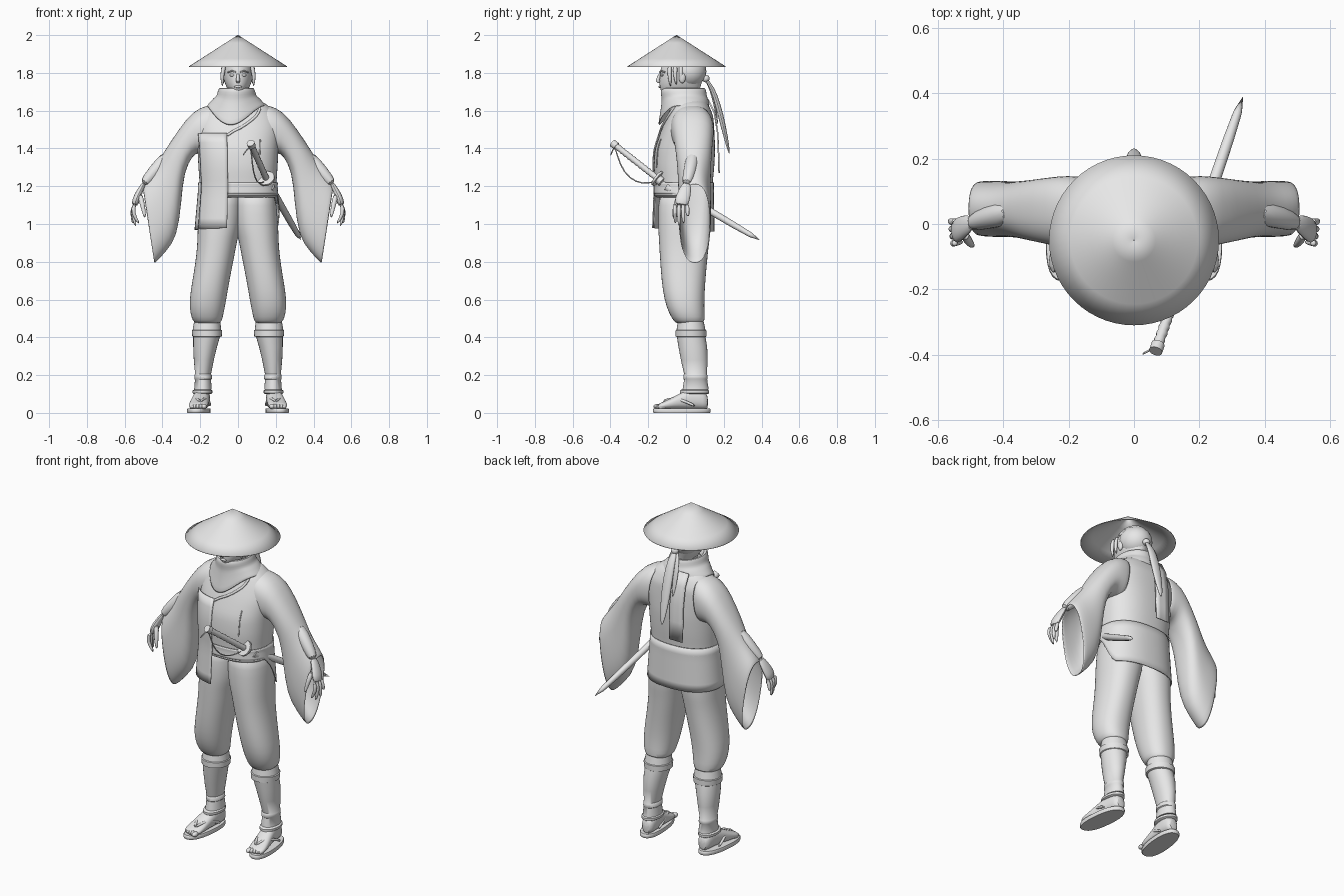
import bpy, bmesh
from math import sin, cos, pi, copysign
from mathutils import Vector as V

if "Cube" in bpy.data.objects:
    bpy.data.objects.remove(bpy.data.objects["Cube"])

clay = bpy.data.materials.new("light_grey")
clay.use_nodes = True
clay.diffuse_color = (0.8, 0.8, 0.8, 1)
clay.node_tree.nodes["Principled BSDF"].inputs["Base Color"].default_value = (0.8, 0.8, 0.8, 1)
parts = []


def finish(name, bm, mirror=False, sub=0, thick=0):
    bmesh.ops.recalc_face_normals(bm, faces=bm.faces)
    me = bpy.data.meshes.new(name)
    bm.to_mesh(me)
    bm.free()
    me.materials.append(clay)
    ob = bpy.data.objects.new(name, me)
    bpy.context.collection.objects.link(ob)
    if mirror:
        ob.modifiers.new("Mirror", "MIRROR").use_mirror_merge = False
    if thick:
        m = ob.modifiers.new("Solidify", "SOLIDIFY")
        m.thickness, m.offset = thick, 0
    if sub:
        m = ob.modifiers.new("Subdivision", "SUBSURF")
        m.levels = m.render_levels = sub
    parts.append(ob)
    return ob


def loft(name, rings, closed=True, caps=True, **kw):
    bm = bmesh.new()
    rows = [[bm.verts.new(p) for p in r] for r in rings]
    n = len(rows[0])
    for a, b in zip(rows, rows[1:]):
        for i in range(n if closed else n - 1):
            j = (i + 1) % n
            bm.faces.new((a[i], a[j], b[j], b[i]))
    if caps and closed:
        bm.faces.new(rows[0])
        bm.faces.new(rows[-1])
    return finish(name, bm, **kw)


def ring(c, u, v, n=28, p=1.0):
    def f(t):
        return copysign(abs(t) ** p, t)
    return [V(c) + V(u) * f(cos(2 * pi * i / n)) + V(v) * f(sin(2 * pi * i / n)) for i in range(n)]


def level(z, x0, x1, y0, y1, p=1.0):
    """Horizontal ring filling the given x and y limits."""
    return ring(((x0 + x1) / 2, (y0 + y1) / 2, z), ((x1 - x0) / 2, 0, 0), (0, (y1 - y0) / 2, 0), p=p)


def sweep(name, pts, radii, flat=1.0, ref=(1, 0, 0), n=10, **kw):
    """Tube along a path; radius across ref, flattened the other way."""
    pts = [V(p) for p in pts]
    if not isinstance(radii, (list, tuple)):
        radii = [radii] * len(pts)
    rings = []
    for i, p in enumerate(pts):
        t = (pts[min(i + 1, len(pts) - 1)] - pts[max(i - 1, 0)]).normalized()
        side = (V(ref) - t * t.dot(V(ref))).normalized()
        rings.append(ring(p, side * radii[i], t.cross(side) * radii[i] * flat, n))
    return loft(name, rings, **kw)


def ball(name, c, size, **kw):
    bm = bmesh.new()
    bmesh.ops.create_uvsphere(bm, u_segments=20, v_segments=12, radius=1)
    for v in bm.verts:
        v.co = V((c[i] + v.co[i] * size[i] for i in range(3)))
    return finish(name, bm, **kw)


# Jacket body: z, half width, front y, back y
BODY = [(.95, .225, -.172, .145), (1.2, .203, -.163, .14), (1.3, .21, -.172, .15),
        (1.4, .215, -.165, .155), (1.5, .225, -.13, .15), (1.57, .21, -.10, .145),
        (1.62, .17, -.08, .125), (1.66, .11, -.06, .10)]


def on_body(theta, z, off=0.0):
    """Point on the jacket; theta 0 is front, growing towards the right side."""
    z = min(max(z, BODY[0][0]), BODY[-1][0] - .001)
    a, b = next((a, b) for a, b in zip(BODY, BODY[1:]) if a[0] <= z < b[0])
    k = (z - a[0]) / (b[0] - a[0])
    rx, y0, y1 = (a[i] + (b[i] - a[i]) * k for i in (1, 2, 3))
    sq = lambda t: copysign(abs(t) ** .85, t)
    return V((-(rx + off) * sq(sin(theta)), (y0 + y1) / 2 - ((y1 - y0) / 2 + off) * sq(cos(theta)), z))


turn = [2 * pi * i / 40 for i in range(40)]
loft("jacket_body", [[on_body(t, z) for t in turn]
                     for z in (1.16, 1.2, 1.25, 1.3, 1.35, 1.4, 1.45, 1.5, 1.54, 1.57, 1.6, 1.62, 1.64, 1.66)], sub=1)


# Jacket skirt: long on the right and back, swept up at the left front
def hem(t):
    if t < pi:
        return .98 - .02 * t / pi
    k = min(max((t - 4.1) / .9, 0), 1)
    return .96 + .2 * k * k * (3 - 2 * k)


around = [.25 + (2 * pi - .05) * i / 48 for i in range(49)]
loft("jacket_skirt", [[on_body(t, 1.22 + (hem(t) - 1.22) * k / 6, .004) for t in around]
                      for k in range(7)], closed=False, thick=.006)

# Overlapping right front panel, collar edges and waist sash
loft("front_panel", [[on_body(.2 + .9 * i / 10, .98 + .5 * k / 10, .008) for i in range(11)]
                     for k in range(11)], closed=False, thick=.006)
sweep("left_collar_edge", [on_body(-.75 + .95 * i / 8, 1.63 - .16 * i / 8, .003) for i in range(9)], .007)
sweep("left_seam", [on_body(-.5, 1.3 + .03 * i, .001) for i in range(6)], .003)
loft("waist_sash", [[on_body(t, z, o) for t in turn]
                    for z, o in ((1.14, -.01), (1.15, .004), (1.175, .007), (1.2, .004), (1.21, -.01))])

# Hanging sleeves: top x z, bottom x z, centre y, half depth
SLEEVE = [(.13, 1.63, .16, 1.37, .03, .11), (.2, 1.615, .21, 1.38, .035, .11), (.265, 1.565, .24, 1.37, .04, .10),
          (.36, 1.425, .29, 1.28, .042, .088), (.40, 1.36, .303, 1.12, .045, .082),
          (.445, 1.295, .325, .93, .045, .082), (.485, 1.245, .385, .855, .047, .083), (.508, 1.21, .445, .79, .047, .08)]
loft("sleeves", [ring(((a + c) / 2, y, (b + d) / 2), ((a - c) / 2, 0, (b - d) / 2), (0, h, 0), p=.85)
                 for a, b, c, d, y, h in SLEEVE], caps=False, mirror=True, sub=1, thick=.008)

# Hands
sweep("forearms", [(.36, .04, 1.37), (.45, .02, 1.27), (.505, 0, 1.205)], [.045, .036, .028], mirror=True, sub=1)
sweep("palms", [(.495, .005, 1.22), (.52, -.005, 1.175), (.54, -.02, 1.13), (.548, -.025, 1.095)],
      [.024, .035, .042, .036], flat=.5, ref=(0, 1, 0), mirror=True, sub=1)
for i, tip in enumerate([(.562, .012, 1.04), (.556, -.012, 1.0), (.54, -.036, .985), (.522, -.055, 1.0)]):
    base = V((.545, .008 - .022 * i, 1.11))
    knuckle = V((.562, base.y - .002, 1.06))
    sweep("finger_%d" % (i + 1), [base, knuckle, tip], [.012, .0115, .007], mirror=True, sub=1)
sweep("thumbs", [(.52, -.03, 1.16), (.505, -.058, 1.1), (.492, -.068, 1.03)], [.017, .013, .008], mirror=True, sub=1)

# Baggy trousers: z, inner x, outer x, front y, back y
LEGS = [(1.19, -.02, .19, -.14, .125), (1.1, -.02, .205, -.147, .13), (1.0, -.02, .213, -.148, .13),
        (.93, 0, .215, -.145, .128), (.88, .01, .217, -.142, .12), (.8, .025, .225, -.137, .112),
        (.7, .045, .242, -.13, .103), (.6, .062, .258, -.116, .097), (.53, .075, .254, -.092, .098),
        (.485, .085, .24, -.065, .1), (.47, .1, .22, -.045, .085)]
loft("trousers", [level(z, a, b, c, d, .9) for z, a, b, c, d in LEGS], mirror=True, sub=1)

# Shin wraps with tied bands
SHIN = [(.5, .095, .23, -.04, .09), (.44, .089, .24, -.05, .103), (.437, .084, .245, -.055, .108),
        (.405, .086, .242, -.055, .108), (.402, .096, .237, -.048, .103), (.35, .111, .237, -.04, .112),
        (.28, .128, .234, -.027, .115), (.205, .143, .227, -.01, .11), (.2, .138, .231, -.014, .114),
        (.18, .138, .231, -.014, .115), (.176, .143, .228, -.01, .112), (.125, .139, .232, -.018, .12)]
loft("shin_wraps", [level(*s) for s in SHIN], mirror=True)

# Sandals and feet
loft("sandal_soles", [ring((.207, -.022, z), (.06 * k, 0, 0), (-.014, .153 * k, 0), p=.85)
                      for z, k in ((0, .97), (.006, 1), (.018, 1), (.024, .97))], mirror=True)
FOOT = [(.118, .187, .025, .09), (.095, .187, .04, .12), (.03, .19, .043, .135), (-.03, .2, .046, .105),
        (-.09, .208, .051, .072), (-.13, .212, .05, .055), (-.15, .214, .038, .046)]
loft("feet", [ring((x, y, (top + .02) / 2), (r, 0, 0), (0, 0, (top - .02) / 2), p=.85)
              for y, x, r, top in FOOT], mirror=True, sub=1)
for i in range(5):
    ball("toe_%d" % (i + 1), (.18 + .0165 * i, -.15 + .006 * i, .034),
         (.015 if i == 0 else .01, .022, .014), mirror=True)
for name, x in (("inner_straps", .15), ("outer_straps", .25)):
    sweep(name, [(.2, -.125, .06), ((x + .2) / 2, -.07, .082), (x, .0, .06), (x, .05, .035)], .008, mirror=True, sub=1)
loft("ankle_straps", [ring((.188, .045, z), (r, 0, 0), (0, r + .026, 0))
                      for z, r in ((.1, .045), (.105, .052), (.118, .052), (.123, .045))], mirror=True)

# Head: z, half width, front y, back y
HEAD = [(1.6, .055, -.06, .07), (1.68, .052, -.065, .07), (1.69, .035, -.122, .07), (1.71, .055, -.138, .072),
        (1.75, .073, -.142, .085), (1.79, .079, -.138, .095), (1.83, .08, -.135, .098),
        (1.88, .066, -.11, .08), (1.91, .03, -.06, .03)]
loft("head", [level(z, -r, r, a, b) for z, r, a, b in HEAD], sub=1)
sweep("nose", [(0, -.134, 1.8), (0, -.146, 1.775), (0, -.152, 1.757), (0, -.138, 1.748)], [.007, .009, .013, .009], sub=1)
ball("lips", (0, -.138, 1.727), (.02, .008, .007))
ball("eyes", (.031, -.126, 1.788), (.014, .009, .007), mirror=True)
sweep("eyebrows", [(.012, -.139, 1.804), (.032, -.132, 1.81), (.053, -.113, 1.804)], .0045, mirror=True)
ball("ears", (.08, -.02, 1.775), (.012, .018, .03), mirror=True)

# Hair, side locks and long tied tail
ball("hair", (0, .012, 1.808), (.091, .096, .088))
for i in range(3):
    y = -.085 + .03 * i
    sweep("side_lock_%d" % (i + 1), [(.07, y, 1.85), (.086, y - .004, 1.79), (.082, y + .004, 1.725 + .01 * i)],
          [.013, .012, .004], mirror=True, sub=1)
ball("hair_tie", (0, .105, 1.77), (.022, .02, .02))
TAIL = [(0, .1, 1.775), (0, .14, 1.72), (0, .17, 1.63), (0, .197, 1.52), (0, .222, 1.41), (0, .23, 1.37)]
sweep("hair_tail", TAIL, [.014, .026, .032, .03, .018, .004], flat=.5, sub=1)
sweep("short_tail", [(-.01, .1, 1.77), (-.03, .135, 1.71), (-.035, .155, 1.62), (-.03, .17, 1.52)],
      [.012, .02, .018, .004], flat=.4, sub=1)


# Scarf wrapped round the neck, with a pointed front drape and a rear tail
def scarf_row(z, rx, front, back, drop):
    row = []
    for t in turn:
        f = max(0, cos(t - .2)) ** 3
        row.append(V((-rx * sin(t) - .008, (front + back) / 2 - (back - front) / 2 * cos(t) - .25 * drop * f, z - drop * f)))
    return row


loft("scarf", [scarf_row(*s) for s in
               ((1.625, .155, -.12, .12, .105), (1.645, .135, -.118, .118, .06), (1.665, .118, -.12, .112, .025),
                (1.675, .102, -.122, .106, .01), (1.70, .096, -.132, .104, 0), (1.718, .09, -.128, .1, 0),
                (1.72, .08, -.11, .09, 0), (1.68, .07, -.09, .08, 0))], caps=False, sub=1, thick=.008)
loft("scarf_rear_tail", [[(x, y, z) for x in (-.1, -.07, -.04, -.012)]
                         for y, z in ((.115, 1.66), (.15, 1.59), (.168, 1.48), (.172, 1.38), (.175, 1.27))],
     closed=False, thick=.008)

# Conical straw hat
loft("straw_hat", [ring((0, -.05, 1.832 + .166 * (1 - k)), (.259 * k, 0, 0), (0, .259 * k, 0), n=56)
                   for k in (.004, .25, .5, .75, 1)], caps=False, thick=.005)

# Sheathed sword on the left hip
guard, tip, pommel = V((.15, -.15, 1.24)), V((.338, .402, .908)), V((.068, -.385, 1.425))
sweep("scabbard", [guard, guard.lerp(tip, .5) + V((0, 0, -.006)), tip], [.02, .019, .0165], n=14, sub=1)
axis = (guard - pommel).normalized()
sweep("sword_guard", [guard - axis * .006, guard + axis * .006], .045, n=24)
sweep("scabbard_collar", [guard, guard + axis * .03], .024, n=16)
sweep("sword_handle", [pommel.lerp(guard, i / 24) for i in range(25)],
      [.0175 if i % 2 else .0145 for i in range(25)], n=12)
sweep("pommel_cap", [pommel - axis * .006, pommel + axis * .022], .021, n=14)
sweep("sword_cord", [(.024, -.40, 1.36), (.05, -.385, 1.4), (.07, -.375, 1.41), (.075, -.35, 1.31),
                     (.09, -.3, 1.24), (.11, -.23, 1.21), (.14, -.165, 1.225)], .004, n=8, sub=1)
sweep("scabbard_tie", [guard + axis * .07, guard + axis * .1], .025, n=14)

# Smooth shading with crisp edges
bpy.ops.object.select_all(action="DESELECT")
for ob in parts:
    ob.select_set(True)
bpy.context.view_layer.objects.active = parts[0]
bpy.ops.object.shade_smooth_by_angle(angle=.8)
